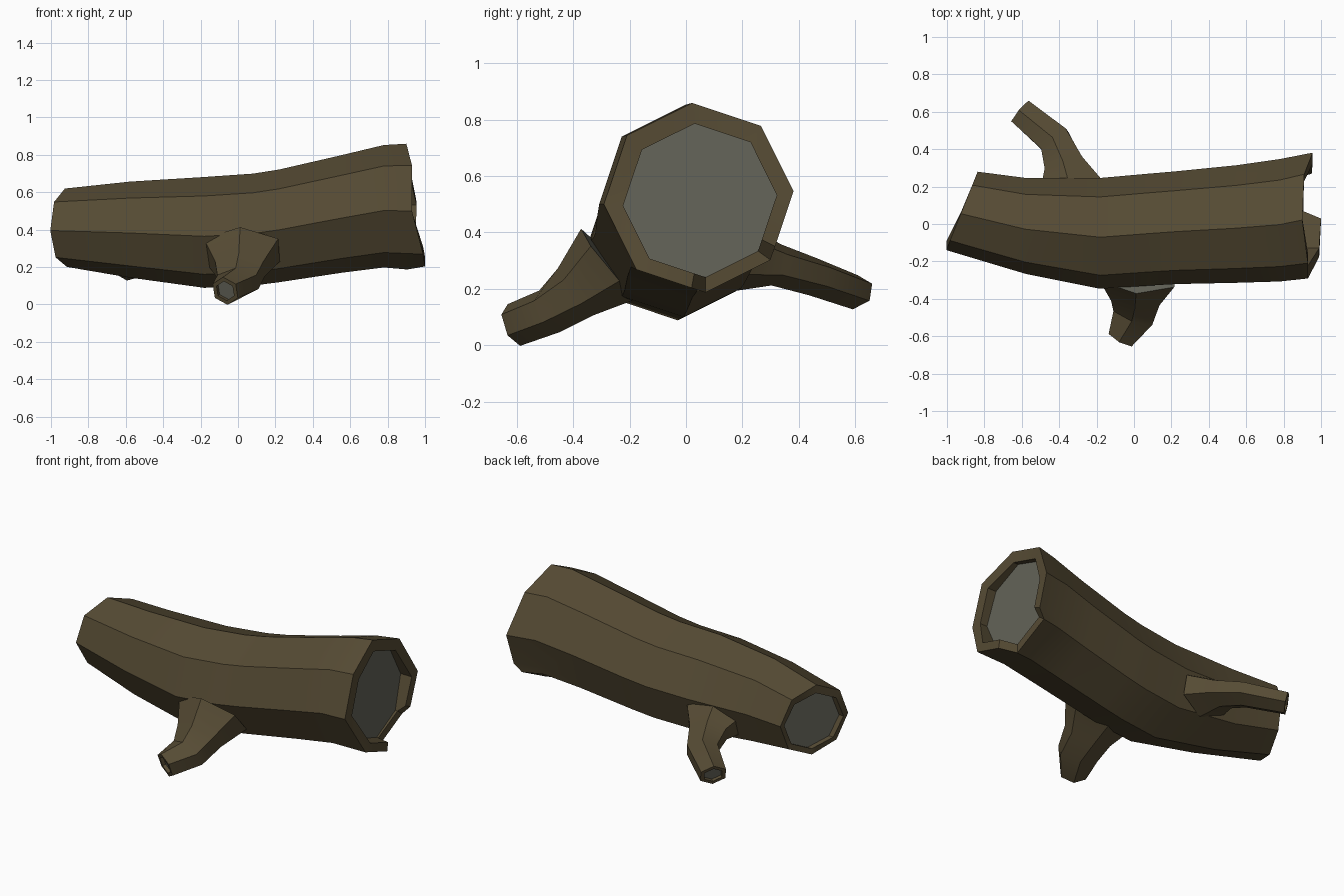
import bpy, bmesh
from math import cos, sin, radians
from mathutils import Vector

if "Cube" in bpy.data.objects:
    bpy.data.objects.remove(bpy.data.objects["Cube"], do_unlink=True)


def material(name, rgb):
    m = bpy.data.materials.new(name)
    m.use_nodes = True
    m.diffuse_color = (*rgb, 1)
    m.node_tree.nodes["Principled BSDF"].inputs["Base Color"].default_value = (*rgb, 1)
    return m


MATS = [material("brown_bark", (0.092, 0.07, 0.034)),
        material("grey_heartwood", (0.125, 0.125, 0.098))]


def loft(name, rings):
    """Skin the rings; the first and last ring close as grey wood."""
    bm = bmesh.new()
    loops = [[bm.verts.new(p) for p in ring] for ring in rings]
    count = len(loops[0])
    for a, b in zip(loops, loops[1:]):
        for i in range(count):
            j = (i + 1) % count
            bm.faces.new((a[i], a[j], b[j], b[i]))
    for loop in (loops[0], loops[-1]):
        bm.faces.new(loop).material_index = 1
    bmesh.ops.recalc_face_normals(bm, faces=bm.faces)
    mesh = bpy.data.meshes.new(name)
    bm.to_mesh(mesh)
    bm.free()
    for m in MATS:
        mesh.materials.append(m)
    ob = bpy.data.objects.new(name, mesh)
    bpy.context.collection.objects.link(ob)
    bpy.ops.object.select_all(action='DESELECT')
    ob.select_set(True)
    bpy.context.view_layer.objects.active = ob
    bpy.ops.object.shade_smooth_by_angle(angle=radians(28))


def octagon(x, y, z, r):
    """Eight corners plus two split points for the broken rim."""
    p = [Vector((x, y + r * cos(radians(94 - 45 * k)), z + r * sin(radians(94 - 45 * k))))
         for k in range(8)]
    p.insert(5, p[4].lerp(p[5], 0.2))
    p.insert(3, p[2].lerp(p[3], 0.8))
    return p


def shrink(ring, f):
    c = sum(ring, Vector()) / len(ring)
    return [Vector((p.x, c.y + (p.y - c.y) * f, c.z + (p.z - c.z) * f)) for p in ring]


# Trunk: slanted narrow end, curved body, jagged wide end
narrow = octagon(-0.92, 0.07, 0.41, 0.21)
for p in narrow:
    p.x += 0.4 * (p.y - 0.07)
narrow_in = shrink(narrow, 0.8)
narrow_cap = [p + Vector((0.03, 0, 0)) for p in narrow_in]

body = [octagon(*s) for s in ((-0.58, -0.01, 0.4, 0.257), (-0.18, -0.05, 0.385, 0.297),
                              (0.08, -0.03, 0.4, 0.3), (0.22, -0.02, 0.42, 0.302),
                              (0.55, 0.0, 0.483, 0.315), (0.78, 0.02, 0.525, 0.328))]

wide = octagon(0.9, 0.045, 0.523, 0.337)
jag = (0.9, 0.91, 0.955, 0.95, 0.905, 0.905, 1.0, 0.99, 0.93, 0.93)
for p, x in zip(wide, jag):
    p.x = x
wide_in = shrink(wide, 0.81)
wide_cap = [Vector((0.88 - 0.05 * (p.z - 0.52), p.y, p.z)) for p in wide_in]

loft("log_trunk", [narrow_cap, narrow_in, narrow] + body + [wide, wide_in, wide_cap])


def branch(name, stations):
    """Six-sided limb through (centre, half width, half height), with a hollow tip."""
    centres = [Vector(s[0]) for s in stations]
    rings = []
    for i, (c, (_, w, h)) in enumerate(zip(centres, stations)):
        t = (centres[min(i + 1, len(centres) - 1)] - centres[max(i - 1, 0)]).normalized()
        side = t.cross(Vector((0, 0, 1))).normalized()
        up = side.cross(t)
        rings.append([c + side * w / cos(radians(30)) * cos(radians(90 + 60 * k))
                      + up * h * sin(radians(90 + 60 * k)) for k in range(6)])
    tip, c = rings[-1], centres[-1]
    inner = [c.lerp(p, 0.7) for p in tip]
    rings += [inner, [p - t * 0.02 for p in inner]]
    loft(name, rings)


branch("front_branch", [((0.02, -0.27, 0.29), 0.2, 0.16), ((0.01, -0.39, 0.19), 0.13, 0.105),
                        ((0.0, -0.485, 0.12), 0.11, 0.083), ((-0.068, -0.61, 0.072), 0.07, 0.078)])
branch("back_branch", [((-0.34, 0.19, 0.31), 0.17, 0.12), ((-0.375, 0.32, 0.285), 0.105, 0.075),
                       ((-0.425, 0.45, 0.243), 0.085, 0.068), ((-0.605, 0.6, 0.188), 0.072, 0.062)])
